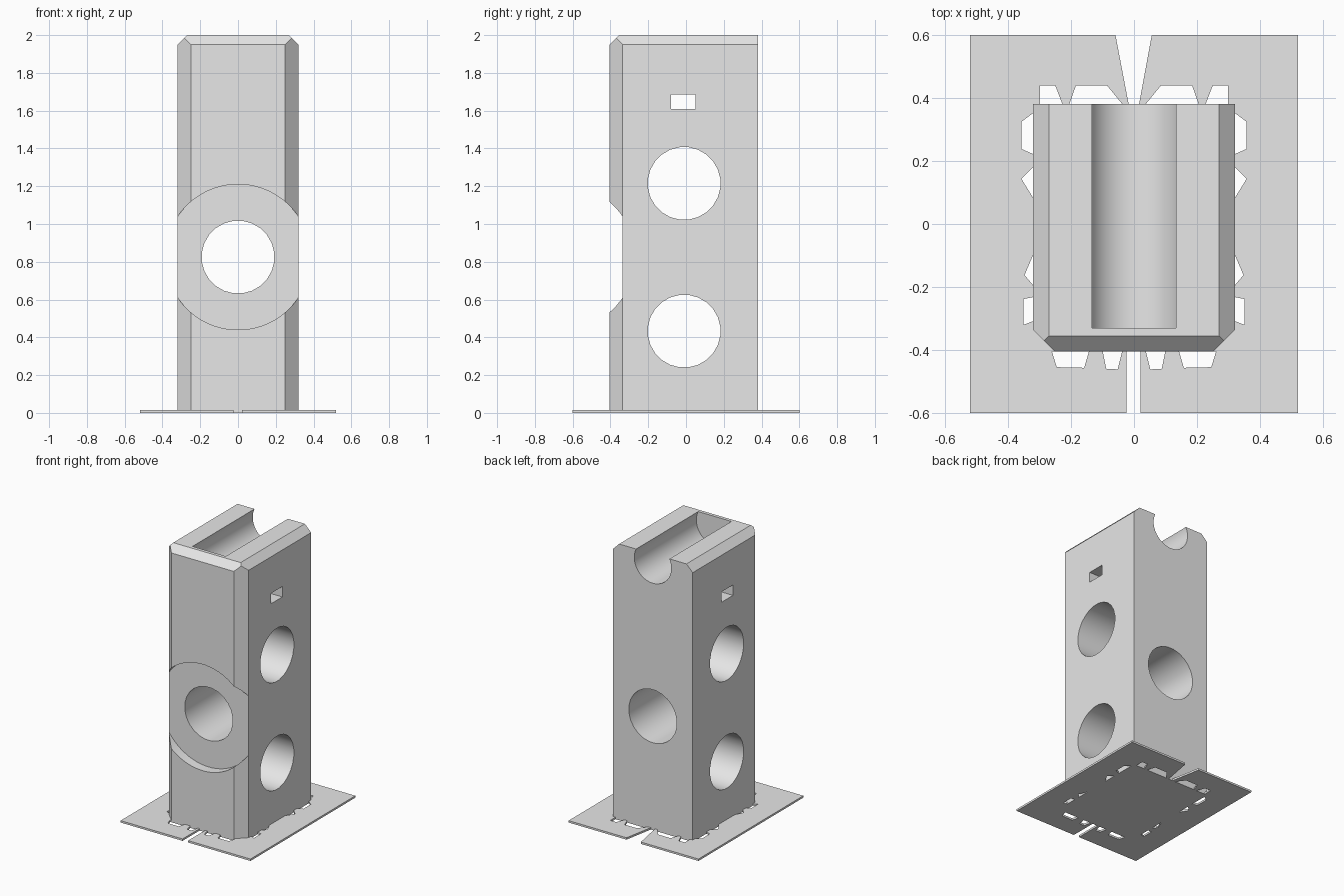
import bpy, bmesh, math
from mathutils import Vector

cube = bpy.data.objects.get("Cube")
if cube:
    bpy.data.objects.remove(cube, do_unlink=True)

grey = bpy.data.materials.new("plain_grey")
grey.use_nodes = True
grey.diffuse_color = (0.8, 0.8, 0.8, 1)
grey.node_tree.nodes["Principled BSDF"].inputs["Base Color"].default_value = (0.8, 0.8, 0.8, 1)


def add_object(name, bm):
    bmesh.ops.recalc_face_normals(bm, faces=bm.faces)
    mesh = bpy.data.meshes.new(name)
    bm.to_mesh(mesh)
    bm.free()
    mesh.materials.append(grey)
    obj = bpy.data.objects.new(name, mesh)
    bpy.context.collection.objects.link(obj)
    return obj


def prism(bm, points, axis, lo, hi):
    """Extrude a 2D outline along x, y or z."""
    place = {"x": lambda a, b, t: (t, a, b),
             "y": lambda a, b, t: (a, t, b),
             "z": lambda a, b, t: (a, b, t)}[axis]
    face = bm.faces.new([bm.verts.new(place(a, b, lo)) for a, b in points])
    out = bmesh.ops.extrude_face_region(bm, geom=[face])
    verts = [v for v in out["geom"] if isinstance(v, bmesh.types.BMVert)]
    bmesh.ops.translate(bm, verts=verts, vec=place(0, 0, hi - lo))


def circle(a, b, r, n):
    return [(a + r * math.cos((i + 0.5) * math.tau / n),
             b + r * math.sin((i + 0.5) * math.tau / n)) for i in range(n)]


def rect(a0, a1, b0, b1):
    return [(a0, b0), (a1, b0), (a1, b1), (a0, b1)]


def cut(obj, prisms):
    """Subtract a set of separate prisms from the object."""
    bm = bmesh.new()
    for args in prisms:
        prism(bm, *args)
    cutter = add_object("cutter", bm)
    cutter.hide_render = True
    mod = obj.modifiers.new("cut", "BOOLEAN")
    mod.operation, mod.solver, mod.object = "DIFFERENCE", "EXACT", cutter
    bpy.ops.object.select_all(action="DESELECT")
    bpy.context.view_layer.objects.active = obj
    obj.select_set(True)
    bpy.ops.object.modifier_apply(modifier=mod.name)
    bpy.data.objects.remove(cutter, do_unlink=True)


# Tower block with chamfered front corners and top edges
W, FRONT, BACK, TOP = 0.32, -0.405, 0.38, 2.0
bm = bmesh.new()
prism(bm, rect(-W, W, FRONT, BACK), "z", 0.005, TOP)
planes = [((0, FRONT + 0.05, TOP), (0, -1, 1))]
for s in (-1, 1):
    planes.append(((s * W, FRONT + 0.07, 0), (s, -1, 0)))
    planes.append(((s * (W - 0.05), 0, TOP), (s, 0, 1)))
for co, no in planes:
    bmesh.ops.bisect_plane(bm, geom=bm.verts[:] + bm.edges[:] + bm.faces[:],
                           plane_co=Vector(co), plane_no=Vector(no), clear_outer=True)
    bmesh.ops.holes_fill(bm, edges=bm.edges[:])
tower = add_object("tower_block", bm)

# Round recess, then the through holes, slot and top groove
cut(tower, [(circle(0, 0.825, 0.385, 64), "y", -0.6, -0.335)])
cut(tower, [(circle(0, 0.825, 0.193, 24), "y", -0.7, 0.7),
            (circle(-0.01, 0.433, 0.193, 24), "x", -0.5, 0.5),
            (circle(-0.01, 1.215, 0.193, 24), "x", -0.5, 0.5),
            (rect(-0.08, 0.05, 1.61, 1.685), "x", -0.5, 0.5),
            (circle(0, 1.936, 0.148, 64), "y", -0.33, 0.6)])

# Thin base plate
bm = bmesh.new()
prism(bm, rect(-0.52, 0.52, -0.6, 0.6), "z", 0, 0.014)
plate = add_object("base_plate", bm)

# Plate openings: front slot, back wedge and small mirrored notches by the tower
half_notches = [
    [(0.298, BACK), (0.298, 0.44), (0.25, 0.44), (0.227, BACK)],
    [(0.205, BACK), (0.184, 0.44), (0.086, 0.44), (0.037, BACK)],
    [(W, 0.352), (0.357, 0.324), (0.357, 0.238), (W, 0.222)],
    [(W, 0.18), (0.357, 0.143), (W, 0.083)],
    [(W, -0.098), (0.347, -0.162), (W, -0.194)],
    [(W, -0.232), (0.351, -0.238), (0.351, -0.32), (W, -0.308)],
    [(0.26, FRONT), (0.245, -0.454), (0.158, -0.456), (0.143, FRONT)],
    [(0.099, FRONT), (0.088, -0.459), (0.052, -0.461), (0.038, FRONT)],
]
openings = [rect(-0.024, 0.021, -0.7, FRONT),
            [(-0.017, BACK), (0.016, BACK), (0.075, 0.7), (-0.078, 0.7)]]
for notch in half_notches:
    openings += [notch, [(-x, y) for x, y in notch]]
cut(plate, [(o, "z", -0.1, 0.1) for o in openings])

# Smooth bores, crisp edges
for obj in (tower, plate):
    bpy.ops.object.select_all(action="DESELECT")
    bpy.context.view_layer.objects.active = obj
    obj.select_set(True)
    bpy.ops.object.shade_smooth_by_angle(angle=math.radians(30))
